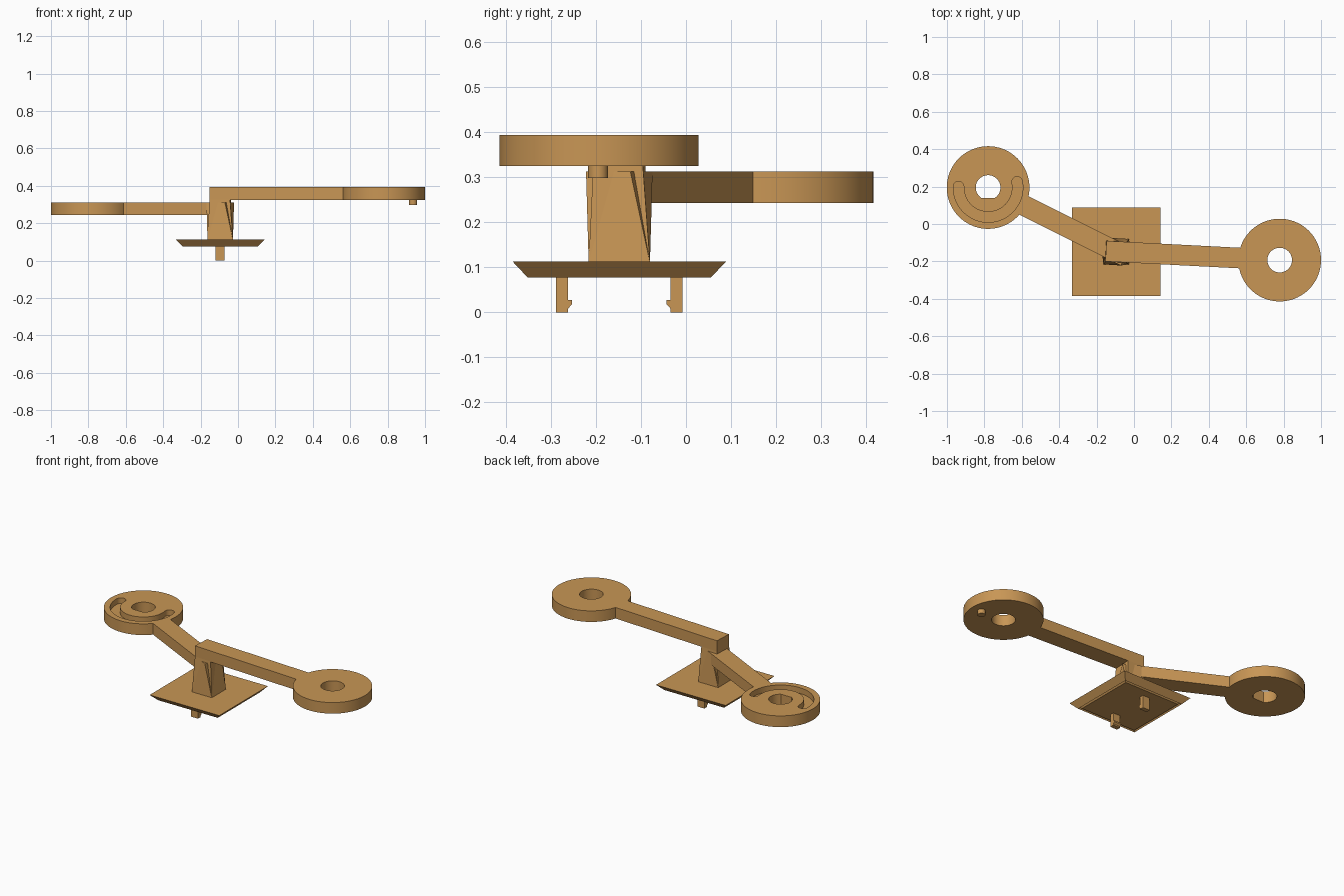
import bpy, bmesh, math
from mathutils import Vector

if "Cube" in bpy.data.objects:
    bpy.data.objects.remove(bpy.data.objects["Cube"])

wood = bpy.data.materials.new("tan")
wood.diffuse_color = (0.58, 0.305, 0.091, 1)
wood.use_nodes = True
wood.node_tree.nodes["Principled BSDF"].inputs["Base Color"].default_value = wood.diffuse_color

PIVOT = Vector((-0.095, -0.148))
LOW = Vector((-0.78, 0.195))
HIGH = Vector((0.779, -0.193))
R, HOLE, HALF = 0.221, 0.066, 0.055


def loft(name, rings, smooth=False):
    """Skin equal-length closed rings of points and cap both ends."""
    bm = bmesh.new()
    vs = [[bm.verts.new(p) for p in ring] for ring in rings]
    n = len(rings[0])
    for a, b in zip(vs, vs[1:]):
        for i in range(n):
            j = (i + 1) % n
            bm.faces.new((a[i], a[j], b[j], b[i]))
    bm.faces.new(vs[0][::-1])
    bm.faces.new(vs[-1])
    bmesh.ops.recalc_face_normals(bm, faces=bm.faces)
    me = bpy.data.meshes.new(name)
    bm.to_mesh(me)
    bm.free()
    me.materials.append(wood)
    ob = bpy.data.objects.new(name, me)
    bpy.context.collection.objects.link(ob)
    if smooth:
        shade(ob)
    return ob


def activate(ob):
    bpy.ops.object.select_all(action='DESELECT')
    ob.select_set(True)
    bpy.context.view_layer.objects.active = ob


def shade(ob):
    activate(ob)
    bpy.ops.object.shade_smooth_by_angle(angle=math.radians(30))


def prism(name, pts, z0, z1, smooth=False):
    return loft(name, [[(x, y, z) for x, y in pts] for z in (z0, z1)], smooth)


def arc(c, r, a0, a1, n):
    angles = [math.radians(a0 + (a1 - a0) * i / n) for i in range(n + 1)]
    return [(c[0] + r * math.cos(a), c[1] + r * math.sin(a)) for a in angles]


def circle(c, r, n=72):
    return arc(c, r, 0, 360, n)[:-1]


def cut(ob, cutter):
    mod = ob.modifiers.new("cut", 'BOOLEAN')
    mod.operation, mod.solver, mod.object = 'DIFFERENCE', 'EXACT', cutter
    activate(ob)
    bpy.ops.object.modifier_apply(modifier=mod.name)
    bpy.data.objects.remove(cutter)


def arm(name, target, start, z0, z1):
    d = (target - PIVOT).normalized()
    s = Vector((-d.y, d.x)) * HALF
    a, b = PIVOT + d * start, target - d * 0.207
    prism(name, [a - s, b - s, b + s, a + s], z0, z1)


def square(h, z, angle=0):
    pts = []
    for sx, sy in ((-1, -1), (1, -1), (1, 1), (-1, 1)):
        c, s = math.cos(angle), math.sin(angle)
        pts.append((PIVOT.x + h * (sx * c - sy * s), PIVOT.y + h * (sx * s + sy * c), z))
    return pts


# Lower disc with a flat-sided hole and a curved guide groove
low_disc = prism("lower_disc", circle(LOW, R), 0.243, 0.312)
d_hole = [(x, max(y, LOW.y - 0.055)) for x, y in arc(LOW, HOLE, -56.4, 236.4, 48)]
cut(low_disc, prism("hole_cutter", d_hole, 0.2, 0.4))
A0, A1, MID, GW = 178, 371, 0.158, 0.028
end0, end1 = arc(LOW, MID, A0, A1, 1)
groove = (arc(LOW, MID + GW, A0, A1, 48)
          + arc(end1, GW, A1, A1 + 180, 12)[1:-1]
          + arc(LOW, MID - GW, A1, A0, 48)
          + arc(end0, GW, A0 + 180, A0 + 360, 12)[1:-1])
cut(low_disc, prism("groove_cutter", groove, 0.277, 0.4))
shade(low_disc)

# Upper disc with a round hole and a small peg underneath
high_disc = prism("upper_disc", circle(HIGH, R), 0.325, 0.393)
cut(high_disc, prism("hole_cutter", circle(HIGH, HOLE, 48), 0.2, 0.5))
shade(high_disc)
prism("peg", circle((0.936, -0.195), 0.022, 24), 0.298, 0.33, True)

# Arms
arm("lower_arm", LOW, 0, 0.243, 0.312)
arm("upper_arm", HIGH, -HALF, 0.325, 0.393)

# Twisted supports rising from a shared square foot to each arm
for name, target, z in (("lower_support", LOW, 0.312), ("upper_support", HIGH, 0.327)):
    d = target - PIVOT
    loft(name, [square(0.068, 0.11), square(HALF, z, math.atan(d.y / d.x))])

# Base plate with undercut sides and a small groove beneath its rim
loft("base_plate", [square(h, z) for h, z in
                    ((0.188, 0.077), (0.195, 0.085), (0.203, 0.077), (0.237, 0.113))])

# Pair of snap clips facing each other under the plate
clip = [(0.14, 0.08), (0.14, 0), (0.114, 0), (0.114, 0.008),
        (0.105, 0.018), (0.105, 0.027), (0.114, 0.027), (0.114, 0.08)]
for name, side in (("front_clip", -1), ("back_clip", 1)):
    loft(name, [[(PIVOT.x + dx, PIVOT.y + side * y, z) for y, z in clip]
                for dx in (-0.024, 0.024)])
